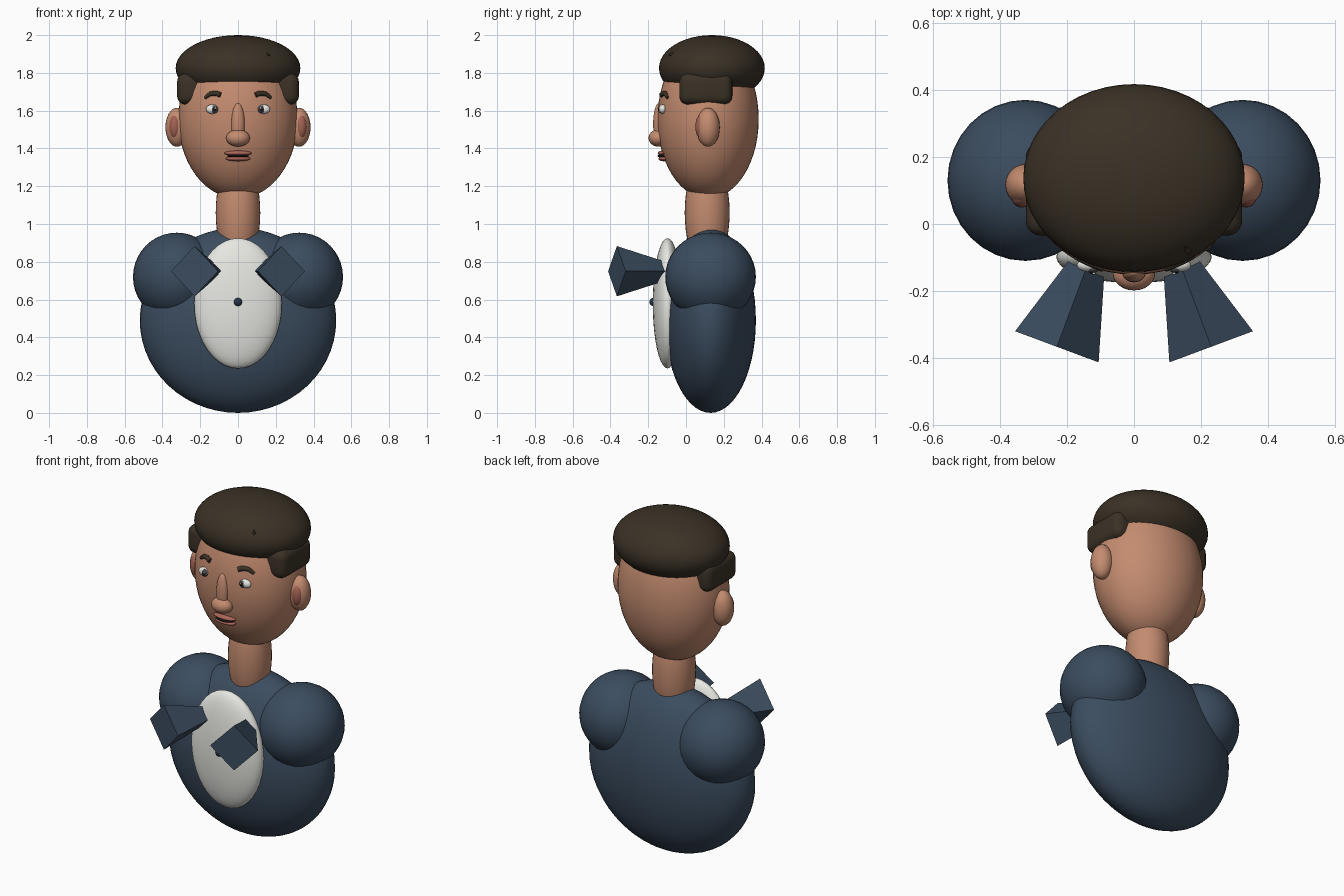
import bpy, bmesh, math
from mathutils import Vector, Matrix

if "Cube" in bpy.data.objects:
    bpy.data.objects.remove(bpy.data.objects["Cube"])


def material(name, rgb):
    m = bpy.data.materials.new(name)
    m.diffuse_color = (*rgb, 1)
    m.use_nodes = True
    m.node_tree.nodes["Principled BSDF"].inputs["Base Color"].default_value = m.diffuse_color
    return m


SKIN = material("skin", (0.55, 0.26, 0.16))
HAIR = material("dark_hair", (0.043, 0.031, 0.019))
SUIT = material("navy_cloth", (0.044, 0.073, 0.115))
SHIRT = material("shirt_white", (0.82, 0.82, 0.78))
LIP = material("lip_red", (0.40, 0.13, 0.095))
INNER_EAR = material("inner_ear", (0.36, 0.12, 0.085))
BLACK = material("black", (0.012, 0.01, 0.01))
IRIS = material("iris_grey", (0.07, 0.075, 0.08))
BUTTON = material("button_navy", (0.02, 0.035, 0.065))

HEAD_C, HEAD_R = Vector((0, 0.117, 1.555)), Vector((0.316, 0.268, 0.42))


def face_y(x, z):
    """Front surface of the head at x, z."""
    k = 1 - (x / HEAD_R.x) ** 2 - ((z - HEAD_C.z) / HEAD_R.z) ** 2
    return HEAD_C.y - HEAD_R.y * math.sqrt(max(k, 0))


def finish(name, bm, mat, smooth=True):
    bmesh.ops.recalc_face_normals(bm, faces=bm.faces)
    for f in bm.faces:
        f.smooth = smooth
    me = bpy.data.meshes.new(name)
    bm.to_mesh(me)
    bm.free()
    me.materials.append(mat)
    ob = bpy.data.objects.new(name, me)
    bpy.context.collection.objects.link(ob)
    return ob


def ellipsoid(name, c, r, mat, seg=32, rings=20):
    bm = bmesh.new()
    bmesh.ops.create_uvsphere(bm, u_segments=seg, v_segments=rings, radius=1)
    bmesh.ops.transform(bm, matrix=Matrix.Translation(c) @ Matrix.Diagonal((*r, 1)), verts=bm.verts)
    return finish(name, bm, mat)


def cone(name, base, tip, r1, r2, sides, mat):
    base, tip = Vector(base), Vector(tip)
    d = tip - base
    bm = bmesh.new()
    bmesh.ops.create_cone(bm, cap_ends=True, segments=sides, radius1=r1, radius2=r2, depth=d.length)
    # the x axis stays horizontal so a four-sided cone stands on a corner
    side = Vector((0, 0, 1)).cross(d).normalized()
    up = d.normalized().cross(side)
    rot = Matrix((side, up, d.normalized())).transposed().to_4x4()
    bmesh.ops.transform(bm, matrix=Matrix.Translation((base + tip) / 2) @ rot, verts=bm.verts)
    return finish(name, bm, mat, False)


# body
ellipsoid("torso", (0, 0.13, 0.49), (0.52, 0.24, 0.49), SUIT, 48, 28)
ellipsoid("shirt_front", (0, -0.098, 0.58), (0.232, 0.078, 0.345), SHIRT)
ellipsoid("button", (0, -0.173, 0.587), (0.022, 0.02, 0.022), BUTTON, 16, 10)
ellipsoid("neck", (0, 0.112, 1.06), (0.118, 0.119, 0.30), SKIN)

# head and hair
ellipsoid("head", HEAD_C, HEAD_R, SKIN, 48, 28)
ellipsoid("hair_cap", (0, 0.137, 1.825), (0.33, 0.28, 0.175), HAIR, 48, 24)
cone("hair_lock", (0.13, -0.03, 1.90), (0.167, -0.09, 1.895), 0.035, 0.004, 4, HAIR)

# nose and mouth
ellipsoid("nose_bridge", (0, -0.143, 1.53), (0.036, 0.031, 0.11), SKIN, 24, 16)
ellipsoid("nose_tip", (0, -0.148, 1.455), (0.063, 0.05, 0.045), SKIN, 24, 16)
ellipsoid("upper_lip", (0, -0.122, 1.375), (0.073, 0.028, 0.014), LIP, 24, 12)
ellipsoid("lower_lip", (0, -0.118, 1.346), (0.066, 0.028, 0.014), LIP, 24, 12)
ellipsoid("mouth_gap", (0, -0.122, 1.36), (0.058, 0.029, 0.009), BLACK, 24, 10)

for s, side in ((-1, "left"), (1, "right")):
    # shoulder and lapel
    ellipsoid("shoulder_" + side, (s * 0.324, 0.13, 0.72), (0.232, 0.24, 0.234), SUIT)
    cone("lapel_" + side, (s * 0.23, -0.366, 0.75), (s * 0.076, 0.047, 0.75), 0.133, 0.0, 4, SUIT)

    # ear
    ellipsoid("ear_" + side, (s * 0.323, 0.117, 1.512), (0.061, 0.062, 0.103), SKIN, 24, 16)
    ellipsoid("inner_ear_" + side, (s * 0.335, 0.083, 1.515), (0.031, 0.034, 0.064), INNER_EAR, 20, 12)

    # eye
    ey = face_y(0.135, 1.608)
    ellipsoid("eye_" + side, (s * 0.135, ey, 1.608), (0.035, 0.02, 0.025), SHIRT, 20, 12)
    ellipsoid("iris_" + side, (s * 0.124, ey - 0.012, 1.607), (0.019, 0.011, 0.021), IRIS, 16, 10)
    ellipsoid("pupil_" + side, (s * 0.124, ey - 0.018, 1.607), (0.011, 0.008, 0.013), BLACK, 12, 8)
    ellipsoid("eye_glint_" + side, (s * 0.12, ey - 0.024, 1.613), (0.005, 0.004, 0.005), SHIRT, 8, 6)

    # sideburn: rounded block half sunk in the head
    bm = bmesh.new()
    bmesh.ops.create_cube(bm, size=1)
    bmesh.ops.transform(bm, matrix=Matrix.Translation((s * 0.25, 0.105, 1.715)) @ Matrix.Diagonal((0.145, 0.28, 0.165, 1)),
                        verts=bm.verts)
    bmesh.ops.bevel(bm, geom=bm.edges[:], offset=0.045, segments=5, profile=0.5, affect='EDGES')
    finish("sideburn_" + side, bm, HAIR)

    # eyebrow: short arched tube following the face
    cu = bpy.data.curves.new("eyebrow_" + side, 'CURVE')
    cu.dimensions = '3D'
    cu.bevel_depth, cu.bevel_resolution, cu.use_fill_caps = 0.014, 3, True
    sp = cu.splines.new('POLY')
    pts = [(0.092, 1.683, 1.0), (0.115, 1.692, 1.0), (0.145, 1.69, 0.9), (0.175, 1.668, 0.6)]
    sp.points.add(len(pts) - 1)
    for p, (x, z, r) in zip(sp.points, pts):
        p.co = (s * x, face_y(x, z) - 0.003, z, 1)
        p.radius = r
    cu.materials.append(HAIR)
    bpy.context.collection.objects.link(bpy.data.objects.new("eyebrow_" + side, cu))
